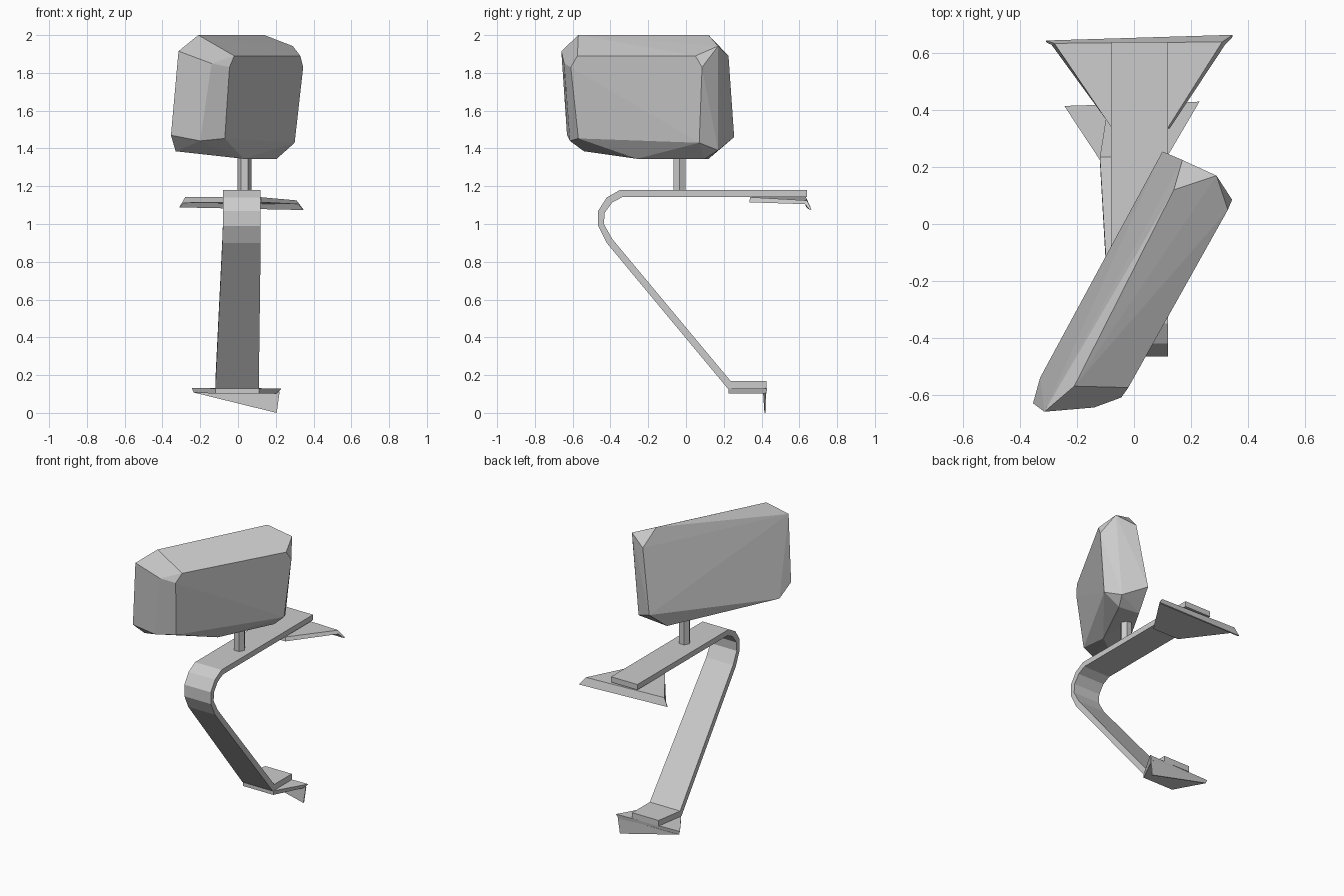
import bpy, bmesh
from math import radians
from mathutils import Matrix


def finish(name, bm):
    bmesh.ops.recalc_face_normals(bm, faces=bm.faces)
    me = bpy.data.meshes.new(name)
    bm.to_mesh(me)
    bm.free()
    ob = bpy.data.objects.new(name, me)
    bpy.context.collection.objects.link(ob)
    return ob


def loft(name, rings):
    """Skin a list of equal-length closed rings and cap both ends."""
    bm = bmesh.new()
    vs = [[bm.verts.new(p) for p in r] for r in rings]
    n = len(rings[0])
    for a, b in zip(vs, vs[1:]):
        for i in range(n):
            j = (i + 1) % n
            bm.faces.new((a[i], a[j], b[j], b[i]))
    bm.faces.new(vs[0])
    bm.faces.new(vs[-1])
    return finish(name, bm)


# Bent bracket strip: outer and inner (y, z), then left and right x
strip = [
    ((0.64, 1.18), (0.64, 1.143), -0.08, 0.12),
    ((-0.35, 1.18), (-0.335, 1.143), -0.08, 0.12),
    ((-0.42, 1.14), (-0.39, 1.115), -0.08, 0.12),
    ((-0.465, 1.07), (-0.43, 1.06), -0.08, 0.12),
    ((-0.465, 0.99), (-0.435, 1.00), -0.08, 0.12),
    ((-0.42, 0.90), (-0.39, 0.92), -0.083, 0.12),
    ((0.22, 0.13), (0.235, 0.17), -0.12, 0.11),
    ((0.425, 0.13), (0.425, 0.17), -0.09, 0.11),
]
loft("bracket_arm", [[(l, *o), (r, *o), (r, *i), (l, *i)] for o, i, l, r in strip])

# Upper mounting plate with a flared lip at the back
loft("upper_mount_plate", [
    [(-0.08, 0.34, 1.142), (0.12, 0.34, 1.142), (0.125, 0.335, 1.115), (-0.075, 0.335, 1.115)],
    [(-0.28, 0.635, 1.142), (0.31, 0.64, 1.125), (0.32, 0.63, 1.105), (-0.29, 0.63, 1.112)],
    [(-0.31, 0.645, 1.09), (0.347, 0.665, 1.076), (0.345, 0.655, 1.074), (-0.308, 0.638, 1.088)],
])

# Lower mounting plate
loft("lower_mount_plate", [
    [(-0.12, 0.225, 0.13), (0.11, 0.225, 0.13), (0.11, 0.225, 0.102), (-0.12, 0.225, 0.102)],
    [(-0.245, 0.415, 0.132), (0.23, 0.43, 0.13), (0.21, 0.425, 0.102), (-0.235, 0.412, 0.108)],
])

# Slanted flange hanging from the lower plate
loft("lower_flange", [
    [(-0.235, y, 0.108), (0.22, y + 0.01, 0.11), (0.205, y + 0.007, 0.0)] for y in (0.408, 0.415)
])

# Hexagonal stem
bm = bmesh.new()
bmesh.ops.create_cone(bm, cap_ends=True, segments=6, radius1=0.037, radius2=0.037, depth=0.26,
                      matrix=Matrix.Translation((0.035, -0.035, 1.30)) @ Matrix.Rotation(radians(30), 4, 'Z'))
finish("stem", bm)

# Faceted mirror housing: convex hull of its corners
corners = [
    # top ridge
    (-0.21, -0.57, 2.0), (0.14, 0.12, 2.0),
    # rear panel
    (0.17, 0.225, 1.89), (0.10, 0.255, 1.46), (-0.315, -0.66, 1.915),
    (-0.355, -0.63, 1.47), (-0.33, -0.54, 1.385),
    # near end
    (-0.14, -0.645, 1.85), (-0.2, -0.615, 1.44),
    # flat glass panel
    (-0.02, -0.575, 1.89), (-0.045, -0.61, 1.83), (-0.07, -0.57, 1.453),
    (0.33, 0.05, 1.89), (0.345, 0.085, 1.83), (0.30, 0.07, 1.43),
    # far end
    (0.29, 0.17, 1.942), (0.24, 0.17, 1.39),
    # underside
    (0.06, 0.12, 1.345), (0.205, 0.1, 1.345), (0.03, -0.26, 1.345),
]
bm = bmesh.new()
for c in corners:
    bm.verts.new(c)
bmesh.ops.convex_hull(bm, input=bm.verts)
bmesh.ops.dissolve_limit(bm, angle_limit=radians(2), verts=bm.verts, edges=bm.edges)
finish("mirror_housing", bm)
